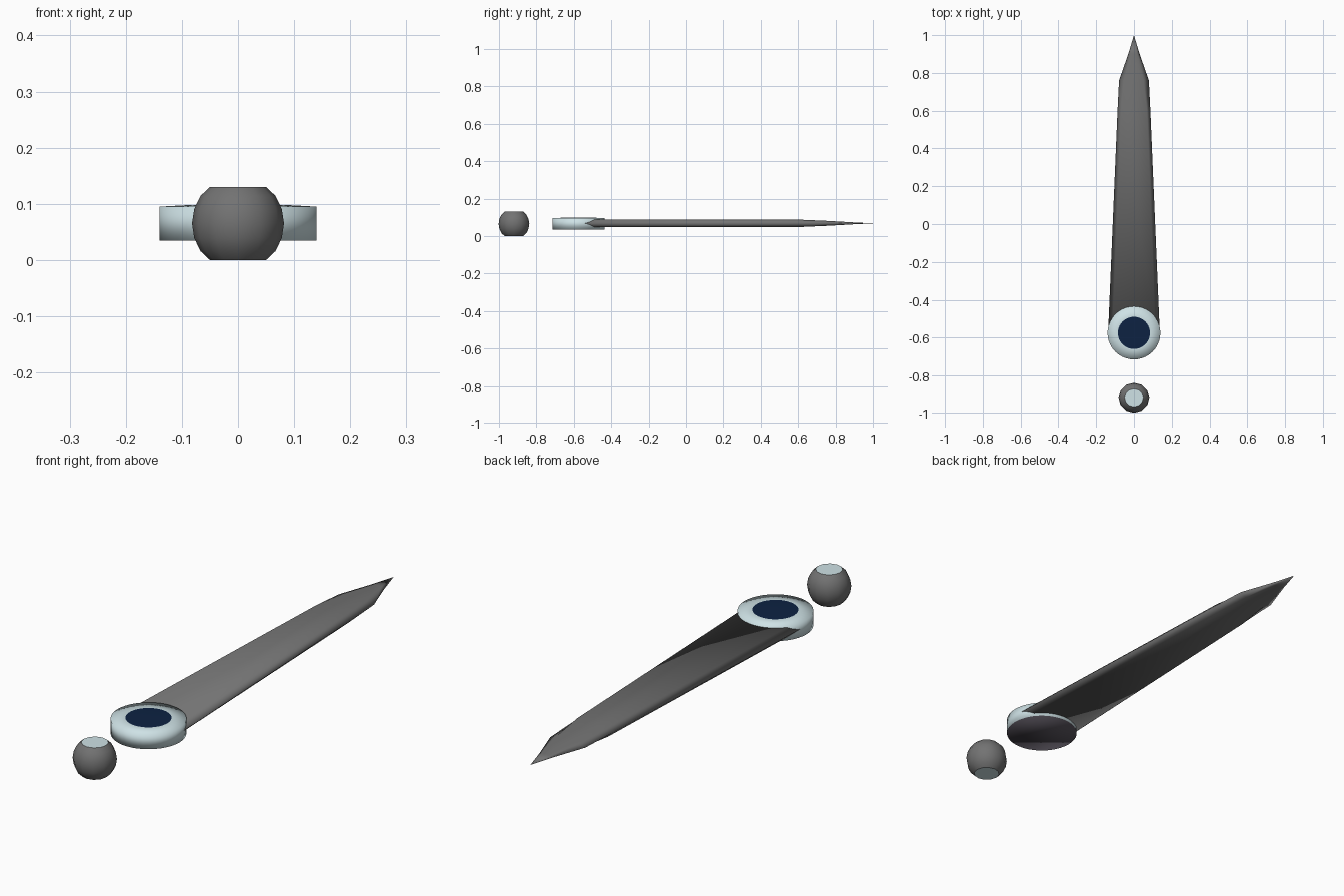
import bpy, bmesh, math

cube = bpy.data.objects.get("Cube")
if cube:
    bpy.data.objects.remove(cube, do_unlink=True)


def material(name, rgb):
    m = bpy.data.materials.new(name)
    m.use_nodes = True
    m.diffuse_color = (*rgb, 1)
    m.node_tree.nodes["Principled BSDF"].inputs["Base Color"].default_value = (*rgb, 1)
    return m


grey = material("dark grey", (0.17, 0.17, 0.17))
pale = material("pale blue", (0.62, 0.76, 0.79))
navy = material("navy", (0.004, 0.016, 0.055))
plum = material("plum grey", (0.09, 0.08, 0.1))


def loft(name, rings, mats, end_mats=(0, 0), tip=None):
    """Skin a stack of point rings; close both ends with caps or a tip point."""
    bm = bmesh.new()
    loops = [[bm.verts.new(p) for p in ring] for ring in rings]
    n = len(loops[0])
    for a, b in zip(loops, loops[1:]):
        for i in range(n):
            j = (i + 1) % n
            bm.faces.new((a[i], a[j], b[j], b[i]))
    bm.faces.new(loops[0][::-1]).material_index = end_mats[0]
    if tip:
        t = bm.verts.new(tip)
        for i in range(n):
            bm.faces.new((loops[-1][i], loops[-1][(i + 1) % n], t))
    else:
        bm.faces.new(loops[-1]).material_index = end_mats[1]
    bmesh.ops.recalc_face_normals(bm, faces=bm.faces)
    for f in bm.faces:
        f.smooth = True
    mesh = bpy.data.meshes.new(name)
    bm.to_mesh(mesh)
    bm.free()
    for m in mats:
        mesh.materials.append(m)
    ob = bpy.data.objects.new(name, mesh)
    bpy.context.collection.objects.link(ob)
    return ob


def circle(r, y, z, n):
    return [(r * math.cos(2 * math.pi * i / n), y + r * math.sin(2 * math.pi * i / n), z)
            for i in range(n)]


def blade_section(y, edge, flat, thick, z=0.068):
    """Six-sided section: flat top and bottom, sharp side edges."""
    return [(edge, y, z), (flat, y, z + thick), (-flat, y, z + thick),
            (-edge, y, z), (-flat, y, z - thick), (flat, y, z - thick)]


# Ball with flattened, pale ends
half = [(0.05, 0.065), (0.067, 0.049), (0.078, 0.026)]
profile = [(r, -h) for r, h in half] + [(0.082, 0)] + [(r, h) for r, h in half[::-1]]
ball = loft("ball", [circle(r, -0.92, 0.065 + h, 12) for r, h in profile],
            [grey, pale], (1, 1))
for f in ball.data.polygons:
    if f.material_index == 1:
        f.use_smooth = False

# Round hub: plum underside, pale rim, navy centre
hub = loft("hub", [circle(0.14, -0.575, 0.035, 40), circle(0.14, -0.575, 0.095, 40),
                   circle(0.085, -0.575, 0.098, 40)], [pale, plum, navy], (1, 2))

# Long tapering blade with a pointed end
blade = loft("blade", [blade_section(-0.58, 0.137, 0.115, 0.02),
                       blade_section(0.6, 0.087, 0.068, 0.02),
                       blade_section(0.76, 0.079, 0.05, 0.013),
                       blade_section(0.9, 0.03, 0.016, 0.005)],
             [grey], tip=(0, 1, 0.068))
